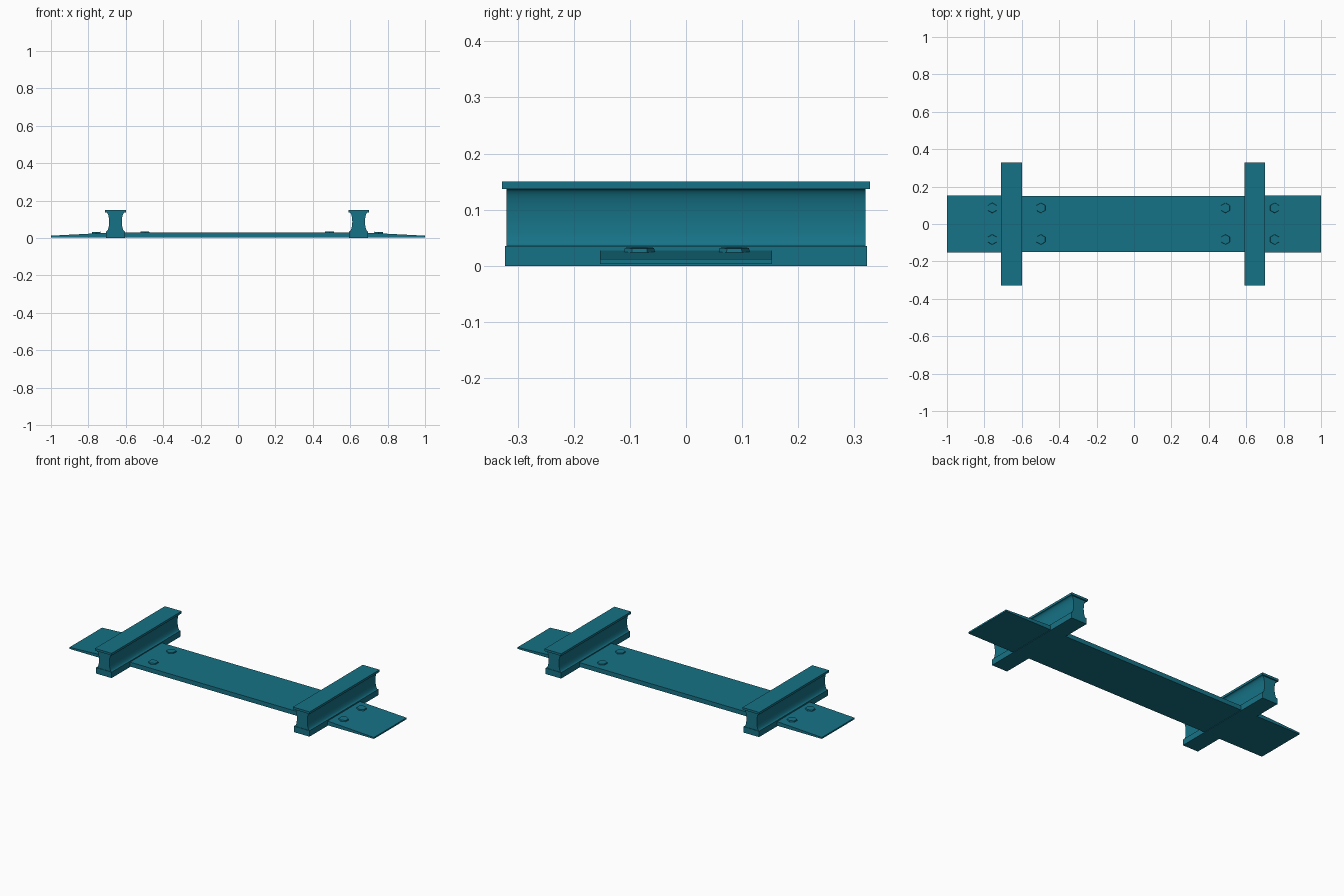
import bpy, bmesh, math
from mathutils import Matrix

if "Cube" in bpy.data.objects:
    bpy.data.objects.remove(bpy.data.objects["Cube"])

teal = bpy.data.materials.new("teal_paint")
teal.diffuse_color = (0.008, 0.17, 0.24, 1)
teal.use_nodes = True
teal.node_tree.nodes["Principled BSDF"].inputs["Base Color"].default_value = teal.diffuse_color


def finish(name, bm, smooth=False):
    bmesh.ops.recalc_face_normals(bm, faces=bm.faces)
    mesh = bpy.data.meshes.new(name)
    bm.to_mesh(mesh)
    bm.free()
    obj = bpy.data.objects.new(name, mesh)
    obj.data.materials.append(teal)
    bpy.context.collection.objects.link(obj)
    if smooth:
        bpy.ops.object.select_all(action='DESELECT')
        obj.select_set(True)
        bpy.context.view_layer.objects.active = obj
        bpy.ops.object.shade_smooth_by_angle(angle=math.radians(30))
    return obj


def extrude_profile(name, points, half_y, smooth=False):
    """Extrude an x-z outline along y, centred on y = 0."""
    bm = bmesh.new()
    face = bm.faces.new([bm.verts.new((x, -half_y, z)) for x, z in points])
    new = bmesh.ops.extrude_face_region(bm, geom=[face])["geom"]
    verts = [g for g in new if isinstance(g, bmesh.types.BMVert)]
    bmesh.ops.translate(bm, verts=verts, vec=(0, 2 * half_y, 0))
    return finish(name, bm, smooth)


# Tie plate: flat middle slab and two tapered ends
extrude_profile("tie_middle", [(-0.65, 0.003), (0.65, 0.003), (0.65, 0.029), (-0.65, 0.029)], 0.15)
for side, s in (("left", -1), ("right", 1)):
    extrude_profile("tie_end_" + side,
                    [(s * 0.65, 0.003), (s, 0.003), (s, 0.012), (s * 0.65, 0.030)], 0.153)

# Rails: foot, concave web and head
for side, cx in (("left", -0.655), ("right", 0.645)):
    def box(name, hw, z0, z1, half_y):
        extrude_profile(name, [(cx - hw, z0), (cx + hw, z0), (cx + hw, z1), (cx - hw, z1)], half_y)

    box("rail_foot_" + side, 0.051, 0.0, 0.035, 0.323)
    box("rail_head_" + side, 0.055, 0.137, 0.150, 0.328)
    n = 14
    curve = []
    for i in range(n + 1):
        a = math.pi * i / n
        curve.append((0.050 - 0.016 * math.sin(a), 0.086 - 0.051 * math.cos(a)))
    outline = [(cx + w, z) for w, z in curve] + [(cx - w, z) for w, z in reversed(curve)]
    extrude_profile("rail_web_" + side, outline, 0.32, smooth=True)

# Hexagonal bolt heads, the outer ones tilted with the tapered ends
for label, x, z, tilt in (("outer_left", -0.758, 0.0275, -0.052), ("inner_left", -0.498, 0.0310, 0),
                          ("inner_right", 0.489, 0.0310, 0), ("outer_right", 0.752, 0.0275, 0.052)):
    for row, y in (("front", -0.083), ("back", 0.086)):
        bm = bmesh.new()
        bmesh.ops.create_cone(bm, cap_ends=True, segments=6, radius1=0.028, radius2=0.026, depth=0.009,
                              matrix=Matrix.Translation((x, y, z)) @ Matrix.Rotation(tilt, 4, 'Y'))
        finish("bolt_%s_%s" % (label, row), bm)
